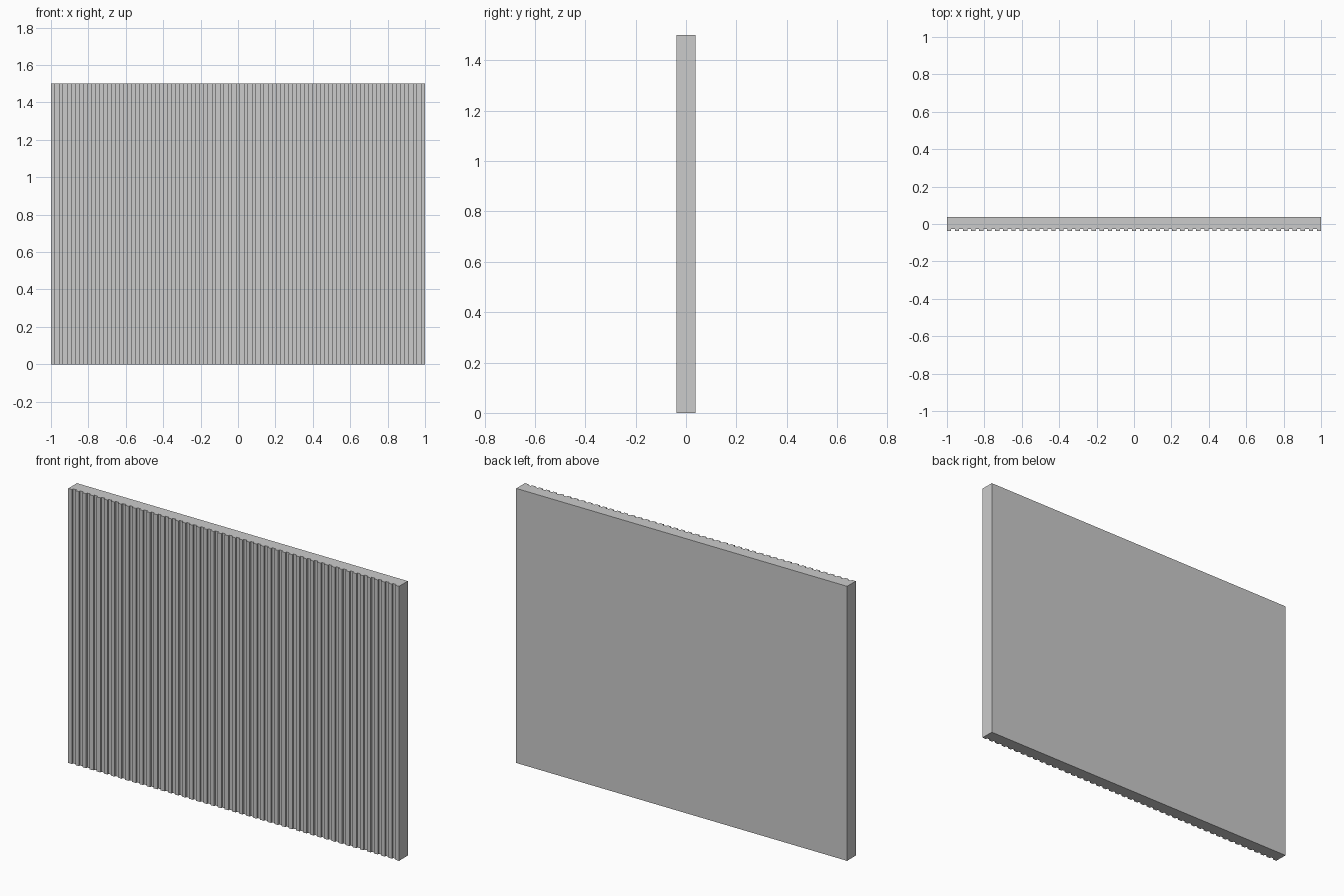
import bpy, bmesh

if "Cube" in bpy.data.objects:
    bpy.data.objects.remove(bpy.data.objects["Cube"])

WIDTH, HEIGHT = 2.0, 1.5
FRONT, BACK = -0.0375, 0.0375
DEPTH = 0.01            # groove depth
RIBS = 47
RIB_W = 0.0225
PITCH = (WIDTH - RIB_W) / (RIBS - 1)

# Comb-shaped cross-section: flat back, square ribs along the front
profile = [(WIDTH / 2, BACK), (-WIDTH / 2, BACK)]
for i in range(RIBS):
    x0 = -WIDTH / 2 + i * PITCH
    x1 = x0 + RIB_W
    if i > 0:
        profile.append((x0, FRONT + DEPTH))
    profile += [(x0, FRONT), (x1, FRONT)]
    if i < RIBS - 1:
        profile.append((x1, FRONT + DEPTH))

# Extrude the section straight up into the panel
bm = bmesh.new()
base = bm.faces.new([bm.verts.new((x, y, 0)) for x, y in profile])
ext = bmesh.ops.extrude_face_region(bm, geom=[base], use_keep_orig=True)
top = [v for v in ext["geom"] if isinstance(v, bmesh.types.BMVert)]
bmesh.ops.translate(bm, verts=top, vec=(0, 0, HEIGHT))
bmesh.ops.recalc_face_normals(bm, faces=bm.faces)

mesh = bpy.data.meshes.new("ribbed_panel")
bm.to_mesh(mesh)
bm.free()
panel = bpy.data.objects.new("ribbed_panel", mesh)
bpy.context.collection.objects.link(panel)
